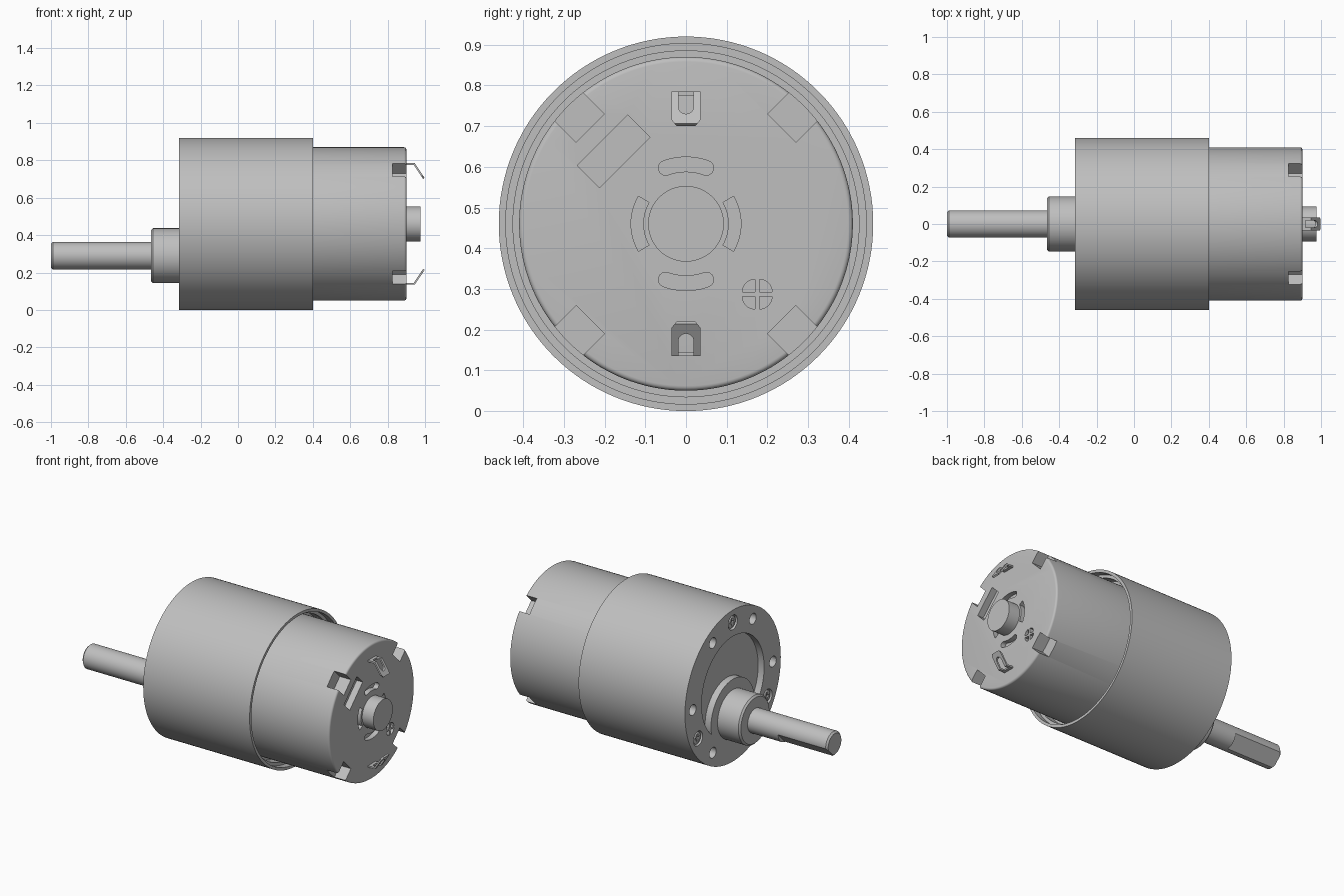
import bpy, bmesh
from math import sin, cos, pi, radians

cube = bpy.data.objects.get("Cube")
if cube:
    bpy.data.objects.remove(cube, do_unlink=True)

AXIS = 0.46      # height of the motor axis
SHAFT = 0.29     # height of the offset output shaft

steel = bpy.data.materials.new("steel_grey")
steel.use_nodes = True
GREY = (0.52, 0.52, 0.52, 1)
steel.diffuse_color = GREY
steel.node_tree.nodes["Principled BSDF"].inputs["Base Color"].default_value = GREY


def make(name, bm):
    bmesh.ops.recalc_face_normals(bm, faces=bm.faces)
    mesh = bpy.data.meshes.new(name)
    bm.to_mesh(mesh)
    bm.free()
    mesh.materials.append(steel)
    ob = bpy.data.objects.new(name, mesh)
    bpy.context.collection.objects.link(ob)
    return ob


def lathe(name, profile, y=0, z=AXIS, n=128):
    """Turn an (x, radius) profile about an axis along x."""
    bm = bmesh.new()
    rings = [[bm.verts.new((x, y + r * cos(2 * pi * i / n), z + r * sin(2 * pi * i / n)))
              for i in range(n)] for x, r in profile]
    for a, b in zip(rings, rings[1:]):
        for i in range(n):
            j = (i + 1) % n
            bm.faces.new((a[i], a[j], b[j], b[i]))
    bm.faces.new(rings[0])
    bm.faces.new(rings[-1])
    return make(name, bm)


def prisms(name, shapes, z=AXIS, axis="x"):
    """Extrude (outline, start, end) shapes; outlines are (y, z), or (x, z) along y."""
    bm = bmesh.new()
    for pts, lo, hi in shapes:
        def ring(d):
            return [bm.verts.new((d, u, z + v) if axis == "x" else (u, d, z + v))
                    for u, v in pts]
        a, b = ring(lo), ring(hi)
        bm.faces.new(a)
        bm.faces.new(b)
        for i in range(len(a)):
            j = (i + 1) % len(a)
            bm.faces.new((a[i], a[j], b[j], b[i]))
    return make(name, bm)


def cut(ob, cutter):
    mod = ob.modifiers.new("cut", "BOOLEAN")
    mod.operation = "DIFFERENCE"
    mod.solver = "EXACT"
    mod.object = cutter
    dg = bpy.context.evaluated_depsgraph_get()
    mesh = bpy.data.meshes.new_from_object(ob.evaluated_get(dg))
    ob.modifiers.clear()
    ob.data = mesh
    bpy.data.objects.remove(cutter, do_unlink=True)


# Outline helpers
def polar(r, a):
    return r * cos(a), r * sin(a)


def disc(c, r, a0=0, a1=2 * pi, n=32):
    return [(c[0] + r * cos(a0 + (a1 - a0) * i / n), c[1] + r * sin(a0 + (a1 - a0) * i / n))
            for i in range(n)]


def radial_rect(r0, r1, half, deg):
    a = radians(deg)
    return [(r * cos(a) - t * sin(a), r * sin(a) + t * cos(a))
            for r, t in ((r0, -half), (r1, -half), (r1, half), (r0, half))]


def arc_slot(r0, r1, deg, half_deg, rounded):
    a0, a1 = radians(deg - half_deg), radians(deg + half_deg)
    sweep = [a0 + (a1 - a0) * i / 12 for i in range(13)]
    mid, rad = (r0 + r1) / 2, (r1 - r0) / 2
    pts = [polar(r1, a) for a in sweep]
    if rounded:
        pts += disc(polar(mid, a1), rad, a1, a1 + pi, 8)[1:]
    pts += [polar(r0, a) for a in reversed(sweep)]
    if rounded:
        pts += disc(polar(mid, a0), rad, a0 + pi, a0 + 2 * pi, 8)[1:]
    return pts


# Gearbox housing with a stepped rim at the motor end
FACE = -0.315
gearbox = lathe("gearbox_housing", [(FACE, 0.46), (0.4, 0.46), (0.4, 0.443), (0.36, 0.443),
                                    (0.36, 0.425), (0.3, 0.425)])

# Crescent recess around the shaft pad
recess = lathe("recess_cutter", [(FACE - 0.05, 0.3), (FACE + 0.04, 0.3)])
cut(recess, lathe("pad_cutter", [(FACE - 0.1, 0.21), (FACE + 0.1, 0.21)], z=SHAFT))
cut(gearbox, recess)

# Six mounting holes and three screw counterbores
screw_spots = [polar(0.385, radians(d)) for d in (90, 210, 330)]
holes = [(disc(polar(0.385, radians(60 * k)), 0.032), FACE - 0.1, FACE + 0.1) for k in range(6)]
holes += [(disc(c, 0.044), FACE - 0.1, FACE + 0.025) for c in screw_spots]
cut(gearbox, prisms("hole_cutter", holes))

# Cross-head screws
for k, (y, z) in enumerate(screw_spots):
    screw = lathe(f"gearbox_screw_{k + 1}", [(FACE + 0.004, 0.03), (FACE + 0.008, 0.036),
                                             (FACE + 0.05, 0.036)], y, AXIS + z, 32)
    for w, h in ((0.024, 0.006), (0.006, 0.024)):
        slot = [(y - w, z - h), (y + w, z - h), (y + w, z + h), (y - w, z + h)]
        cut(screw, prisms("slot_cutter", [(slot, FACE - 0.1, FACE + 0.02)]))

# Shaft collar and shaft with a slanted flat
lathe("shaft_collar", [(-0.465, 0.137), (-0.455, 0.147), (-0.25, 0.147)], z=SHAFT)
shaft = lathe("output_shaft", [(-1, 0.063), (-0.99, 0.073), (-0.4, 0.073)], z=SHAFT, n=64)
cut(shaft, prisms("flat_cutter", [(radial_rect(0.055, 0.12, 0.1, -45), -1.1, -0.67)], z=SHAFT))

# Motor can with a rounded rear edge
END, FILLET = 0.9, 0.012
edge = [(END - FILLET + FILLET * sin(a), 0.41 - FILLET + FILLET * cos(a))
        for a in (0, pi / 8, pi / 4, 3 * pi / 8, pi / 2)]
can = lathe("motor_can", [(0.25, 0.41)] + edge)

# Corner notches, slots and vent in the end cap
OUT = END + 0.1
openings = [(radial_rect(0.333, 0.5, 0.049, d), 0.825, OUT) for d in (45, 135, 225, 315)]
openings += [(arc_slot(0.128, 0.164, d, 20, True), END - 0.03, OUT) for d in (90, 270)]
openings += [(arc_slot(0.105, 0.135, d, 30, False), END - 0.03, OUT) for d in (0, 180)]
openings.append((radial_rect(0.213, 0.29, 0.088, 135), END - 0.04, OUT))
for k in range(4):
    a = k * pi / 2
    mid = (0.175 + 0.0055 * (cos(a) - sin(a)), -0.173 + 0.0055 * (sin(a) + cos(a)))
    quarter = [mid] + disc(mid, 0.031, a, a + pi / 2, 8) + [
        (mid[0] - 0.031 * sin(a), mid[1] + 0.031 * cos(a))]
    openings.append((quarter, END - 0.03, OUT))
cut(can, prisms("cap_cutter", openings))

lathe("rear_bearing_boss", [(0.86, 0.093), (0.975, 0.093)], n=96)

# Bent solder terminals with slotted, chamfered tips
strip = [(0.88, 0.325), (0.945, 0.325), (0.998, 0.246), (0.99, 0.24), (0.94, 0.315), (0.88, 0.315)]
eye = [(0.019, 0.34)] + [(0.019, 0.34), (-0.019, 0.34)][1:] + disc((0, 0.289), 0.019, pi, 2 * pi, 12)
eye.append((0.019, 0.289))
corner = [(0.018, 0.234), (0.05, 0.234), (0.05, 0.273)]
for name, s in (("upper_terminal", 1), ("lower_terminal", -1)):
    tab = prisms(name, [([(x, s * z) for x, z in strip], -0.036, 0.036)], axis="y")
    shapes = [([(y, s * z) for y, z in eye], 0.918, 1.1)]
    shapes += [([(m * y, s * z) for y, z in corner], 0.93, 1.1) for m in (1, -1)]
    cut(tab, prisms("tab_cutter", shapes))

# Smooth round walls, crisp edges
for ob in bpy.context.collection.objects:
    if ob.type == "MESH" and steel.name in ob.data.materials:
        ob.data.shade_smooth()
        ob.data.set_sharp_from_angle(angle=radians(28))
